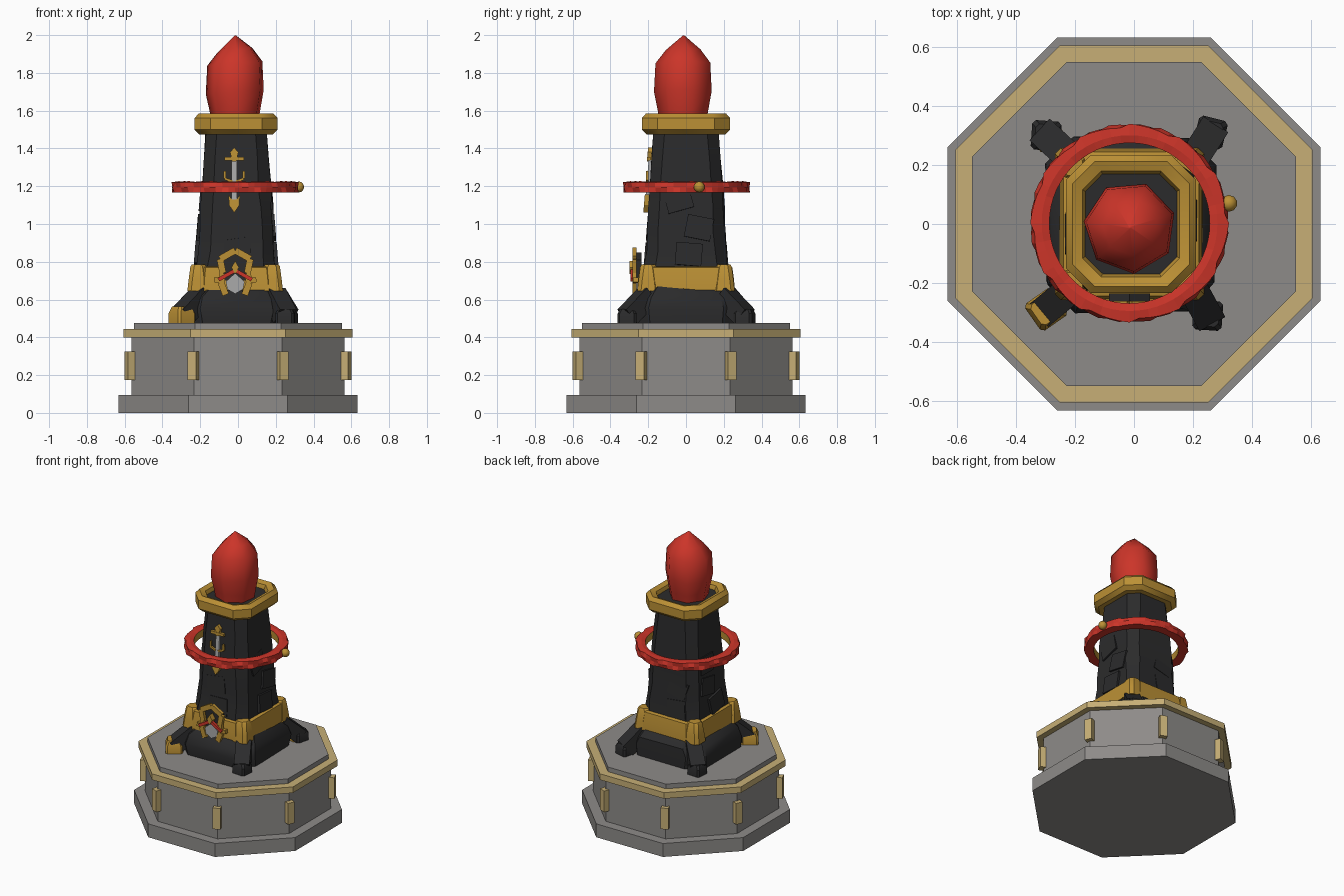
import bpy, bmesh, math, random
from mathutils import Matrix, Vector

random.seed(4)
if "Cube" in bpy.data.objects:
    bpy.data.objects.remove(bpy.data.objects["Cube"])


def material(name, r, g, b):
    m = bpy.data.materials.new(name)
    m.use_nodes = True
    m.diffuse_color = (r, g, b, 1)
    m.node_tree.nodes["Principled BSDF"].inputs["Base Color"].default_value = (r, g, b, 1)
    return m


STONE = material("grey stone", 0.27, 0.26, 0.25)
PALE = material("pale gold", 0.57, 0.43, 0.18)
GOLD = material("gold", 0.5, 0.28, 0.035)
RED = material("red", 0.6, 0.035, 0.022)
BLACK = material("black rock", 0.024, 0.024, 0.025)
SILVER = material("silver", 0.4, 0.4, 0.4)


def finish(name, bm, mats, smooth=None):
    bmesh.ops.recalc_face_normals(bm, faces=bm.faces)
    me = bpy.data.meshes.new(name)
    bm.to_mesh(me)
    bm.free()
    ob = bpy.data.objects.new(name, me)
    bpy.context.collection.objects.link(ob)
    for m in mats if isinstance(mats, list) else [mats]:
        me.materials.append(m)
    if smooth:
        bpy.ops.object.select_all(action="DESELECT")
        ob.select_set(True)
        bpy.context.view_layer.objects.active = ob
        bpy.ops.object.shade_smooth_by_angle(angle=math.radians(smooth))
    return ob


def skin(bm, rings, closed=False):
    """Join rings of points into a solid; closed wraps the last ring to the first."""
    vs = [[bm.verts.new(p) for p in r] for r in rings]
    n = len(vs[0])
    for k in range(len(vs) if closed else len(vs) - 1):
        a, b = vs[k], vs[(k + 1) % len(vs)]
        for i in range(n):
            j = (i + 1) % n
            bm.faces.new((a[i], a[j], b[j], b[i]))
    if not closed:
        bm.faces.new(vs[0])
        bm.faces.new(vs[-1])


def cut_square(z, hx, hy, c, cx=0, cy=0, jitter=0):
    """Rectangle outline with cut corners."""
    pts = [(hx, c - hy), (hx, hy - c), (hx - c, hy), (c - hx, hy),
           (-hx, hy - c), (-hx, c - hy), (c - hx, -hy), (hx - c, -hy)]
    r = lambda: random.uniform(-jitter, jitter)
    return [(x + cx + r(), y + cy + r(), z + r()) for x, y in pts]


def octagon(name, mat, *levels):
    bm = bmesh.new()
    skin(bm, [cut_square(z, a, a, a * 0.586) for z, a in levels])
    return finish(name, bm, mat)


def bars(name, mat, segments, width, depth=None):
    """Straight bars between pairs of points."""
    bm = bmesh.new()
    for p, q in segments:
        p, q = Vector(p), Vector(q)
        rot = (q - p).to_track_quat("Z", "Y").to_matrix().to_4x4()
        size = Matrix.Diagonal((width, depth or width, (q - p).length, 1))
        bmesh.ops.create_cube(bm, size=1, matrix=Matrix.Translation((p + q) / 2) @ rot @ size)
    return finish(name, bm, mat)


def plate(name, mat, outline, y0, y1, lean=0):
    """Upright plate from an x, z outline; lean moves y back with height."""
    bm = bmesh.new()
    z0 = outline[0][1]
    skin(bm, [[(x, y + lean * (z - z0), z) for x, z in outline] for y in (y0, y1)])
    return finish(name, bm, mat)


def path(points, y):
    pts = [(x, y, z) for x, z in points]
    return list(zip(pts, pts[1:]))


# Octagonal pedestal
octagon("plinth", STONE, (0, 0.632), (0.095, 0.632))
octagon("pedestal_body", STONE, (0.095, 0.565), (0.40, 0.565))
octagon("pedestal_trim", PALE, (0.40, 0.606), (0.443, 0.606))
octagon("pedestal_top", STONE, (0.443, 0.55), (0.476, 0.55))
for i in range(8):
    turn = Matrix.Rotation(math.radians(22.5 + 45 * i), 4, "Z")
    bm = bmesh.new()
    bmesh.ops.create_cube(bm, size=1, matrix=turn @ Matrix.Translation((0.612, 0, 0.25))
                          @ Matrix.Diagonal((0.055, 0.05, 0.15, 1)))
    finish("corner_post", bm, PALE)

# Rough rock foot of the tower
bm = bmesh.new()
skin(bm, [cut_square(z, h, h + 0.01, 0.1, -0.01, 0, 0.009) for z, h in
          ((0.47, 0.28), (0.55, 0.29), (0.61, 0.275), (0.655, 0.245), (0.7, 0.21))])
finish("rock_foot", bm, BLACK, 35)

# Tapering shaft
bm = bmesh.new()
for_shaft = [(0.65, 0.225), (0.76, 0.21), (0.86, 0.2), (0.96, 0.196), (1.08, 0.19),
             (1.2, 0.182), (1.34, 0.172), (1.46, 0.163), (1.545, 0.158)]
skin(bm, [cut_square(z, h, h + 0.012, 0.06, -0.01, 0, 0.006 if z < 1.3 else 0.002)
          for z, h in for_shaft])
finish("shaft", bm, BLACK, 30)

# Rock slabs breaking up the shaft faces
bm = bmesh.new()
for k in range(4):
    turn = Matrix.Translation((-0.01, 0, 0)) @ Matrix.Rotation(k * math.pi / 2, 4, "Z")
    for z in (0.84, 0.98, 1.13):
        u = random.uniform(-0.07, 0.07)
        tilt = Matrix.Rotation(random.uniform(-0.3, 0.3), 4, "X")
        bmesh.ops.create_cube(bm, size=1, matrix=turn @ Matrix.Translation((0.283 - z * 0.088, u, z))
                              @ tilt @ Matrix.Rotation(-0.08, 4, "Y")
                              @ Matrix.Diagonal((0.02, 0.14, 0.12, 1)))
finish("rock_slabs", bm, BLACK)

# Corner claws: sloping arm, foot and gold plating
for sx, sy, x, y, angle, gold in ((-1, -1, -0.298, -0.29, 35, 0.112), (1, -1, 0.25, -0.31, -4, 0.05),
                                  (-1, 1, -0.298, 0.3, -4, 0.085), (1, 1, 0.26, 0.31, -14, 0.075)):
    bars("claw_arm", BLACK, [((sx * 0.19, sy * 0.2, 0.625), (x, y, 0.51))], 0.1)
    for part, mat, w, top, pull in (("claw_foot", BLACK, 0.1, 0.55, 0), ("claw_plating", GOLD, gold, 0.562, 0.016)):
        bm = bmesh.new()
        skin(bm, [cut_square(z, s * w / 2, s * w / 2, 0.012)
                  for z, s in ((0.475, 1), (0.525, 1), (top, 0.75))])
        spot = (x - sx * pull * (gold < 0.1), y - sy * pull * (gold < 0.1), 0)
        bmesh.ops.transform(bm, verts=bm.verts, matrix=Matrix.Translation(spot)
                            @ Matrix.Rotation(math.radians(angle), 4, "Z"))
        finish(part, bm, mat, 30)
    # Gold bracket on the band corner
    bm = bmesh.new()
    skin(bm, [cut_square(z, h, h, 0.02, sx * 0.195 - 0.015, sy * 0.2)
              for z, h in ((0.645, 0.058), (0.7, 0.052), (0.775, 0.042), (0.785, 0.035))])
    finish("band_bracket", bm, GOLD, 35)


def hollow_band(name, mat, profile, corner, ratio):
    bm = bmesh.new()
    skin(bm, [cut_square(z, h, h + ratio, corner * h, -0.01, 0) for z, h in profile], True)
    return finish(name, bm, mat, 40)


# Gold lower band and crown
hollow_band("lower_band", GOLD, ((0.65, 0.2), (0.65, 0.242), (0.70, 0.24), (0.77, 0.23),
                                 (0.776, 0.215), (0.77, 0.19)), 0.3, 0.015)
hollow_band("crown", GOLD, ((1.475, 0.15), (1.475, 0.195), (1.5, 0.22), (1.56, 0.22),
                            (1.585, 0.198), (1.572, 0.165), (1.53, 0.15)), 0.38, 0.014)

# Red crystal
bm = bmesh.new()
crystal = [(1.53, 0.125), (1.6, 0.138), (1.7, 0.158), (1.85, 0.15), (1.92, 0.095), (1.998, 0.004)]
skin(bm, [[(-0.014 + r * math.cos(a), -0.012 + r * math.sin(a),
            z + (0.012 * math.cos(a) if 1.6 < z < 1.95 else 0))
           for a in (math.tau * (i + 0.35) / 7 for i in range(7))] for z, r in crystal])
finish("crystal", bm, RED, 60)

# Wrapped floating ring: red outside, gold on the inner wall
bm = bmesh.new()
STEPS = 60
rings = []
for i in range(STEPS):
    a = math.tau * i / STEPS
    wrap = lambda shift: 0.013 * (((i + shift) % 5) / 4)
    section = [(0.272, 1.167), (0.324 + wrap(0), 1.167), (0.326 + wrap(2), 1.194),
               (0.324 + wrap(4), 1.221), (0.298, 1.223 + wrap(3) * 0.3), (0.272, 1.219)]
    rings.append([(-0.015 + r * math.cos(a), 0.003 + r * math.sin(a), z) for r, z in section])
skin(bm, rings, True)
bm.normal_update()
for f in bm.faces:
    c = f.calc_center_median()
    if math.hypot(c.x + 0.015, c.y - 0.003) < 0.28:
        f.material_index = 1
finish("floating_ring", bm, [RED, GOLD])

# Gold bead on the ring
bm = bmesh.new()
bmesh.ops.create_uvsphere(bm, u_segments=10, v_segments=7, radius=0.029,
                          matrix=Matrix.Translation((0.322, 0.07, 1.196)))
finish("ring_bead", bm, GOLD, 60)

# Sword ornament on the front of the shaft
X, LEAN = -0.02, 0.085
plate("sword_blade", SILVER, [(X - 0.014, 1.10), (X + 0.014, 1.10), (X + 0.014, 1.34), (X - 0.014, 1.34)],
      -0.218, -0.195, LEAN)
plate("sword_tip", GOLD, [(X, 1.06), (X + 0.028, 1.1), (X + 0.03, 1.155), (X + 0.012, 1.13),
                          (X - 0.012, 1.13), (X - 0.03, 1.155), (X - 0.028, 1.1)], -0.226, -0.195, LEAN)
plate("sword_pommel", GOLD, [(X - 0.01, 1.33), (X + 0.01, 1.33), (X + 0.022, 1.38), (X, 1.405),
                             (X - 0.022, 1.38)], -0.207, -0.178, LEAN)
bars("sword_guard", GOLD, path([(X - 0.052, 1.345), (X + 0.052, 1.345)], -0.198), 0.018)
for s in (-1, 1):
    bars("sword_hook", GOLD, path([(X + s * 0.01, 1.225), (X + s * 0.05, 1.24), (X + s * 0.05, 1.28)], -0.205), 0.013)

# Crest on the front of the band
X = -0.015
for s in (-1, 1):
    bars("crest_frame", GOLD, path([(X + s * 0.05, 0.625), (X + s * 0.075, 0.69), (X + s * 0.065, 0.74),
                                    (X + s * 0.08, 0.815), (X, 0.86)], -0.272), 0.022, 0.035)
    bars("crest_side_knob", GOLD, path([(X + s * 0.07, 0.70), (X + s * 0.112, 0.705)], -0.268), 0.026)
    bars("crest_chevron", RED, path([(X + s * 0.088, 0.705), (X, 0.755)], -0.283), 0.02)
plate("crest_shield", SILVER, [(X, 0.63), (X + 0.042, 0.655), (X + 0.05, 0.695), (X, 0.74),
                               (X - 0.05, 0.695), (X - 0.042, 0.655)], -0.278, -0.235)
plate("crest_back", BLACK, [(X - 0.06, 0.70), (X + 0.06, 0.70), (X + 0.07, 0.81), (X, 0.85),
                            (X - 0.07, 0.81)], -0.262, -0.235)
plate("crest_jewel", GOLD, [(X, 0.735), (X + 0.02, 0.77), (X, 0.805), (X - 0.02, 0.77)], -0.298, -0.25)
